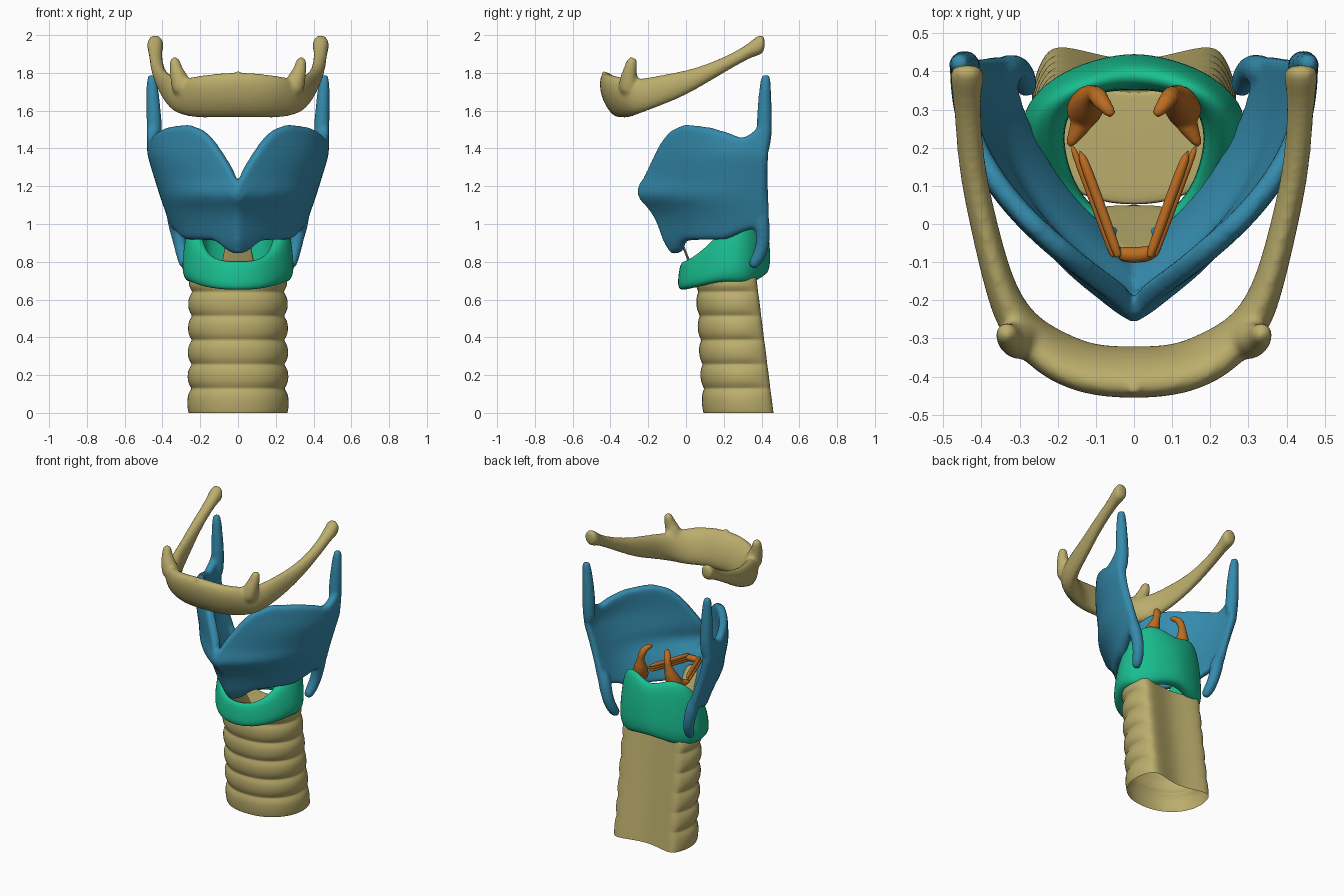
import bpy, bmesh
from math import sin, cos, pi
from mathutils import Vector

if "Cube" in bpy.data.objects:
    bpy.data.objects.remove(bpy.data.objects["Cube"])

def material(name, rgb):
    m = bpy.data.materials.new(name)
    m.diffuse_color = (*rgb, 1)
    m.use_nodes = True
    m.node_tree.nodes["Principled BSDF"].inputs["Base Color"].default_value = m.diffuse_color
    return m

TAN = material("bone_tan", (0.50, 0.42, 0.15))
BLUE = material("cartilage_blue", (0.035, 0.26, 0.42))
GREEN = material("cartilage_green", (0.01, 0.52, 0.28))
ORANGE = material("ligament_orange", (0.50, 0.15, 0.015))

def interp(x, table):
    if x <= table[0][0]:
        return table[0][1]
    for (a, p), (b, q) in zip(table, table[1:]):
        if x <= b:
            return p + (q - p) * (x - a) / (b - a)
    return table[-1][1]

def loft(bm, rings, loop=False, first_cap=True):
    """Skin closed rings; cap the ends unless the rings form a loop."""
    vs = [[bm.verts.new(p) for p in r] for r in rings]
    n = len(vs[0])
    pairs = list(zip(vs, vs[1:])) + ([(vs[-1], vs[0])] if loop else [])
    for a, b in pairs:
        for i in range(n):
            j = (i + 1) % n
            bm.faces.new((a[i], a[j], b[j], b[i]))
    if not loop:
        if first_cap:
            bm.faces.new(vs[0])
        bm.faces.new(vs[-1])

def tube(bm, path, side=1, n=10):
    """Round tapering tube through (x, y, z, radius) points."""
    pts = [Vector((p[0] * side, p[1], p[2])) for p in path]
    rings = []
    for i, p in enumerate(pts):
        d = pts[min(i + 1, len(pts) - 1)] - pts[max(i - 1, 0)]
        q = d.to_track_quat('Z', 'Y')
        r = path[i][3]
        ring = [p + q @ Vector((r * cos(2 * pi * k / n), r * sin(2 * pi * k / n), 0)) for k in range(n)]
        # rounded ends
        if i == len(pts) - 1:
            rings.append(ring)
            ring = [p + (v - p) * 0.55 + d.normalized() * r * 0.6 for v in ring]
        rings.append(ring)
    loft(bm, rings)

def finish(name, bm, mat, subsurf=2, voxel=0, smooth=4):
    bmesh.ops.recalc_face_normals(bm, faces=bm.faces)
    me = bpy.data.meshes.new(name)
    bm.to_mesh(me)
    bm.free()
    ob = bpy.data.objects.new(name, me)
    bpy.context.collection.objects.link(ob)
    me.materials.append(mat)
    if subsurf:
        m = ob.modifiers.new("subdivide", 'SUBSURF')
        m.levels = m.render_levels = subsurf
    if voxel:
        m = ob.modifiers.new("fuse", 'REMESH')
        m.mode, m.voxel_size, m.use_smooth_shade = 'VOXEL', voxel, True
        m = ob.modifiers.new("soften", 'SMOOTH')
        m.iterations, m.factor = smooth, 0.5
    for p in me.polygons:
        p.use_smooth = True
    return ob

# Trachea: slanted tube, ringed at the front, flat at the back, open below
half = [(0, .082), (.12, .098), (.215, .165), (.268, .26), (.272, .36), (.245, .435),
        (.21, .475), (.1, .445), (0, .425)]
section = [(x, y, i) for i, (x, y) in enumerate(half)]
section += [(-x, y, i) for x, y, i in section[-2:0:-1]]
levels = [(0, .97), (.004, .98)]
for k in range(6):
    z = .065 + k * .128
    levels += [(z - .03, 1.0), (z + .03, 1.0), (z + .06, .92), (z + .068, .92)]
levels = [l for l in levels if l[0] < .715] + [(.716, .96), (.72, .96)]
rings = []
for z, s in levels:
    k = z / .7
    ring = []
    for x, y, i in section:
        f = s if i < 5 else (1 + s) / 2 if i == 5 else 1
        yy = .28 + (y - .28) * f
        ring.append((x * f * (1 - .02 * k), .09 + (yy - .09) * (1 - .13 * k) - .04 * k, z))
    rings.append(ring)
bm = bmesh.new()
loft(bm, rings, first_cap=False)
finish("trachea", bm, TAN)

# Cricoid: signet ring, low in front and tall behind
stations = [(0, -.05, 0, .005, .65, .80), (.12, -.025, .09, .025, .655, .805),
            (.22, .06, .15, .09, .67, .85), (.285, .17, .18, .18, .695, .95),
            (.30, .26, .185, .25, .69, 1.03), (.27, .335, .16, .31, .685, 1.10),
            (.19, .40, .10, .34, .70, 1.12), (.09, .435, .05, .35, .72, 1.09), (0, .45, 0, .35, .73, 1.07)]
def cricoid_ring(s, sgn):
    ox, oy, ix, iy, zb, zt = s
    shape = [(.45, 0), (.15, .02), (-.02, .17), (.0, .4), (.15, .8), (.38, 1),
             (.78, 1), (1, .85), (1, .3), (.95, 0)]
    return [(sgn * (ox + (ix - ox) * a), oy + (iy - oy) * a, zb + (zt - zb) * h) for a, h in shape]
rings = [cricoid_ring(s, 1) for s in stations] + [cricoid_ring(s, -1) for s in stations[-2:0:-1]]
bm = bmesh.new()
loft(bm, rings, loop=True)
finish("cricoid_cartilage", bm, GREEN)

# Thyroid cartilage: V-shaped shield described by its side-view outline
front_y = [(.85, -.09), (.9, -.125), (1.02, -.168), (1.09, -.21), (1.15, -.285), (1.22, -.245), (1.5, -.225)]
back_y = [(.95, .445), (1.0, .445), (1.1, .425), (1.3, .425), (1.5, .445)]
back_x = [(.8, .285), (.92, .335), (1.15, .415), (1.37, .483), (1.6, .483)]
top_z = [(0, 1.21), (.08, 1.36), (.14, 1.45), (.2, 1.50), (.3, 1.53), (.5, 1.515), (.66, 1.485),
         (.78, 1.455), (.87, 1.49), (.94, 1.55), (1, 1.58)]
low_z = [(0, .84), (.08, .845), (.19, .91), (.58, .915), (.77, .96), (.87, .975), (1, .95)]
def shield(t, z):
    a = abs(t)
    yf = interp(z, front_y)
    x = interp(z, back_x) * (1 - (1 - a) ** 2.4)
    return Vector((x if t > 0 else -x, yf + (interp(z, back_y) - yf) * a, z))
rings = []
N, R = 30, 14
for i in range(-N, N + 1):
    t = i / N
    outer, inner = [], []
    for k in range(R + 1):
        z = interp(abs(t), low_z) + (interp(abs(t), top_z) - interp(abs(t), low_z)) * k / R
        p = shield(t, z)
        d = (shield(min(t + .03, 1), z) - shield(max(t - .03, -1), z)).normalized()
        outer.append(p)
        inner.append(p + Vector((-d.y, d.x, 0)) * .055)
    rings.append(outer + inner[::-1])
bm = bmesh.new()
loft(bm, rings)
for s in (1, -1):
    tube(bm, [(.44, .41, 1.36, .038), (.443, .415, 1.5, .046), (.447, .415, 1.62, .04), (.457, .422, 1.775, .031)], s)
    tube(bm, [(.355, .40, 1.08, .035), (.325, .405, .98, .047), (.305, .41, .89, .042), (.288, .38, .815, .037),
              (.28, .355, .785, .032)], s)
finish("thyroid_cartilage", bm, BLUE, subsurf=1, voxel=.011, smooth=6)

# Hyoid bone: deep body in front sweeping back into two long horns
path = [(0, -.39, 1.685, .063, .125), (.12, -.385, 1.68, .06, .12), (.22, -.34, 1.67, .06, .115),
        (.31, -.265, 1.67, .055, .095), (.355, -.16, 1.70, .04, .088), (.395, 0, 1.745, .037, .068),
        (.427, .15, 1.815, .036, .046), (.437, .3, 1.895, .036, .038), (.438, .36, 1.935, .042, .05),
        (.438, .395, 1.95, .048, .058), (.438, .418, 1.957, .036, .042)]
path = [(-x, *r) for x, *r in path[:0:-1]] + path
rings = []
for i, (x, y, z, w, h) in enumerate(path):
    a, b = path[max(i - 1, 0)], path[min(i + 1, len(path) - 1)]
    d = Vector((b[0] - a[0], b[1] - a[1], 0)).normalized()
    n = Vector((d.y, -d.x, 0))
    lean = .035 if abs(x) < .25 else 0
    rings.append([Vector((x, y, z + h * sin(q))) + n * (w * cos(q) + lean * sin(q))
                  for q in (2 * pi * k / 12 for k in range(12))])
bm = bmesh.new()
loft(bm, rings)
tube(bm, [(0, -.40, 1.66, .03), (0, -.435, 1.73, .035), (0, -.435, 1.80, .02)])
for s in (1, -1):
    tube(bm, [(.285, -.3, 1.68, .065), (.31, -.305, 1.77, .053), (.33, -.295, 1.82, .038), (.335, -.285, 1.865, .03)], s)
finish("hyoid_bone", bm, TAN, subsurf=2, voxel=.011, smooth=4)

# Arytenoid cartilages: curved pyramids standing on the back of the cricoid
for s, side in ((1, "right"), (-1, "left")):
    bm = bmesh.new()
    tube(bm, [(.14, .28, 1.03, .05), (.125, .31, 1.09, .052), (.11, .335, 1.15, .042),
              (.10, .345, 1.22, .03), (.085, .32, 1.265, .024), (.06, .29, 1.275, .016)], s)
    tube(bm, [(.12, .30, 1.07, .04), (.145, .25, 1.06, .028), (.168, .21, 1.06, .013)], s)
    finish("arytenoid_" + side, bm, ORANGE, subsurf=1, voxel=.007, smooth=3)

# Vocal ligaments: paired thin cords running forward to the shield
for s, side in ((1, "right"), (-1, "left")):
    bm = bmesh.new()
    tube(bm, [(.168, .22, 1.06, .011), (.11, .07, 1.06, .011), (.055, -.08, 1.06, .011)], s)
    for dz in (-.015, 0, .015):
        tube(bm, [(.145, .2, 1.06 + dz, .015), (.096, .07, 1.06 + dz, .014), (.043, -.08, 1.06 + dz, .014)], s)
    finish("vocal_ligament_" + side, bm, ORANGE, subsurf=1)
bm = bmesh.new()
tube(bm, [(-.045, -.075, 1.06, .022), (0, -.085, 1.06, .022), (.045, -.075, 1.06, .022)])
finish("ligament_anchor", bm, ORANGE, subsurf=1)

# Membrane: sloping strip between shield and ring
rings = []
for k in range(5):
    f = k / 4
    w, y, z = .04 + .065 * f, -.075 + .125 * f, 1.03 - .31 * f
    rings.append([(-w, y, z), (0, y - .01, z), (w, y, z), (w, y + .01, z), (0, y, z), (-w, y + .01, z)])
bm = bmesh.new()
loft(bm, rings)
finish("cricothyroid_membrane", bm, TAN, subsurf=1)
